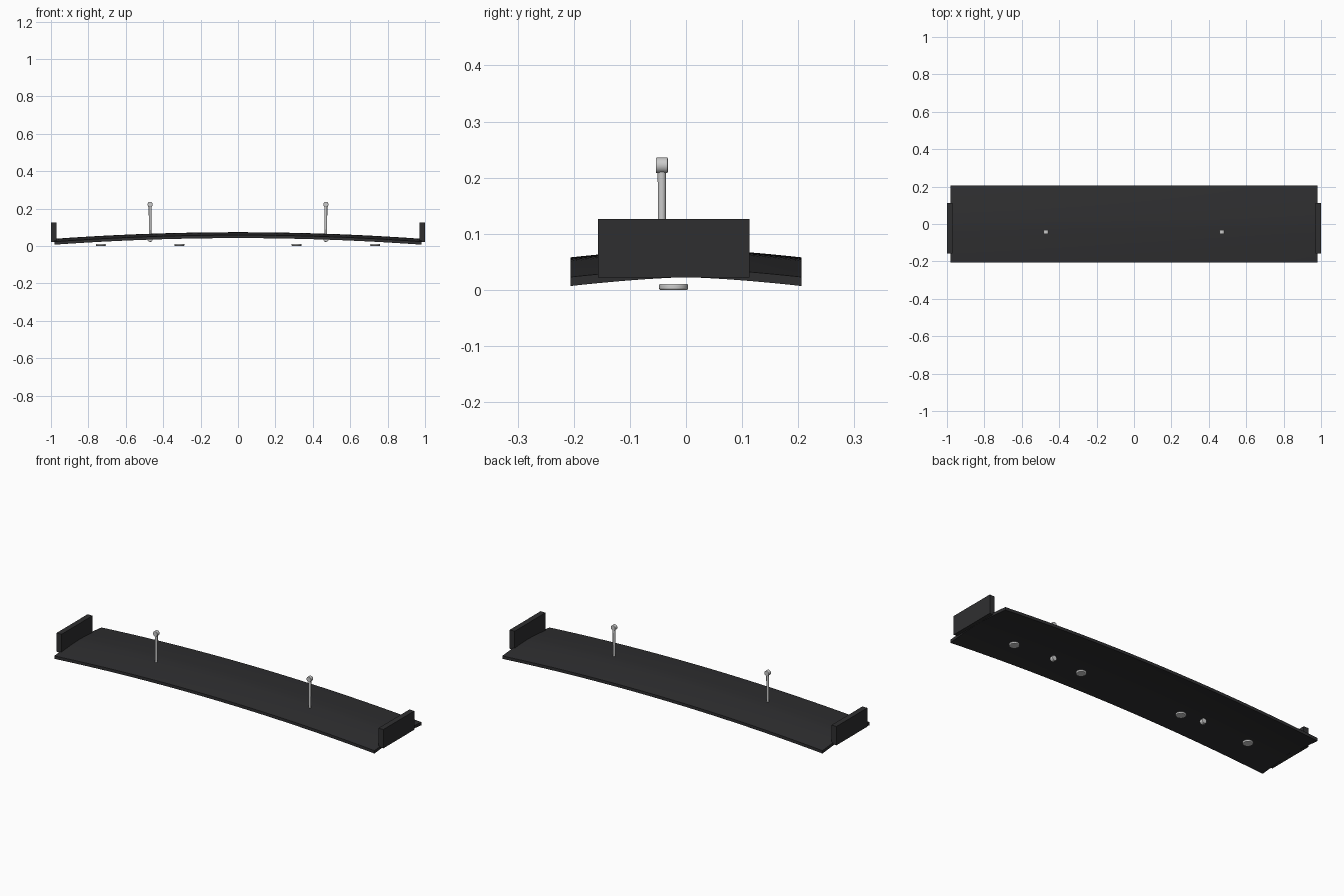
import bpy, bmesh, math

if "Cube" in bpy.data.objects:
    bpy.data.objects.remove(bpy.data.objects["Cube"])

dark = bpy.data.materials.new("dark_panel")
dark.diffuse_color = (0.028, 0.028, 0.03, 1)
dark.use_nodes = True
dark.node_tree.nodes["Principled BSDF"].inputs["Base Color"].default_value = dark.diffuse_color


def finish(name, bm, mat=None, smooth=True, bevel=0):
    bmesh.ops.recalc_face_normals(bm, faces=bm.faces)
    me = bpy.data.meshes.new(name)
    bm.to_mesh(me)
    bm.free()
    ob = bpy.data.objects.new(name, me)
    bpy.context.collection.objects.link(ob)
    if mat:
        me.materials.append(mat)
    if bevel:
        m = ob.modifiers.new("bevel", 'BEVEL')
        m.width, m.segments, m.limit_method = bevel, 3, 'ANGLE'
    if smooth:
        bpy.ops.object.select_all(action='DESELECT')
        bpy.context.view_layer.objects.active = ob
        ob.select_set(True)
        bpy.ops.object.shade_smooth_by_angle(angle=math.radians(35))
    return ob


def cylinder(name, loc, r1, depth, r2=None, rot_x=0, bevel=0):
    bm = bmesh.new()
    bmesh.ops.create_cone(bm, cap_ends=True, segments=32, radius1=r1,
                          radius2=r1 if r2 is None else r2, depth=depth)
    ob = finish(name, bm, bevel=bevel)
    ob.location = loc
    ob.rotation_euler.x = rot_x
    return ob


# Doubly arched panel, bent along its length and across its width
HX, HY, THICK = 0.98, 0.206, 0.016


def top_z(x, y):
    return 0.0735 - 0.035 * (x / HX) ** 2 - 0.0155 * abs(y / HY) ** 1.45


bm = bmesh.new()
NX, NY = 40, 16
layers = []
for drop in (0, THICK):
    layers.append([[bm.verts.new((x, y, top_z(x, y) - drop))
                    for y in [HY * (2 * j / NY - 1) for j in range(NY + 1)]]
                   for x in [HX * (2 * i / NX - 1) for i in range(NX + 1)]])
for g in layers:
    for i in range(NX):
        for j in range(NY):
            bm.faces.new((g[i][j], g[i + 1][j], g[i + 1][j + 1], g[i][j + 1]))
t, b = layers
for i in range(NX):
    for j in (0, NY):
        bm.faces.new((t[i][j], t[i + 1][j], b[i + 1][j], b[i][j]))
for j in range(NY):
    for i in (0, NX):
        bm.faces.new((t[i][j], t[i][j + 1], b[i][j + 1], b[i][j]))
finish("arched_panel", bm, dark)

for side, s in (("left", -1), ("right", 1)):
    # Upright end plate
    bm = bmesh.new()
    bmesh.ops.create_cube(bm, size=1)
    bmesh.ops.scale(bm, vec=(0.03, 0.27, 0.104), verts=bm.verts)
    bmesh.ops.translate(bm, vec=(s * 0.985, -0.022, 0.0745), verts=bm.verts)
    finish(side + "_end_plate", bm, dark, smooth=False)

    # Post with a cross barrel at each end
    px, py = s * 0.47, -0.043
    cylinder(side + "_post", (px, py, 0.13), 0.0065, 0.18, 0.0075)
    for part, z in (("top", 0.222), ("bottom", 0.036)):
        cylinder(f"{side}_{part}_barrel", (px, py, z), 0.014, 0.021,
                 rot_x=math.pi / 2, bevel=0.002)

    # Rounded foot discs beneath the panel
    for part, x in (("outer", 0.733), ("inner", 0.313)):
        cylinder(f"{side}_{part}_foot", (s * x, -0.022, 0.0055), 0.026, 0.011,
                 bevel=0.003)
